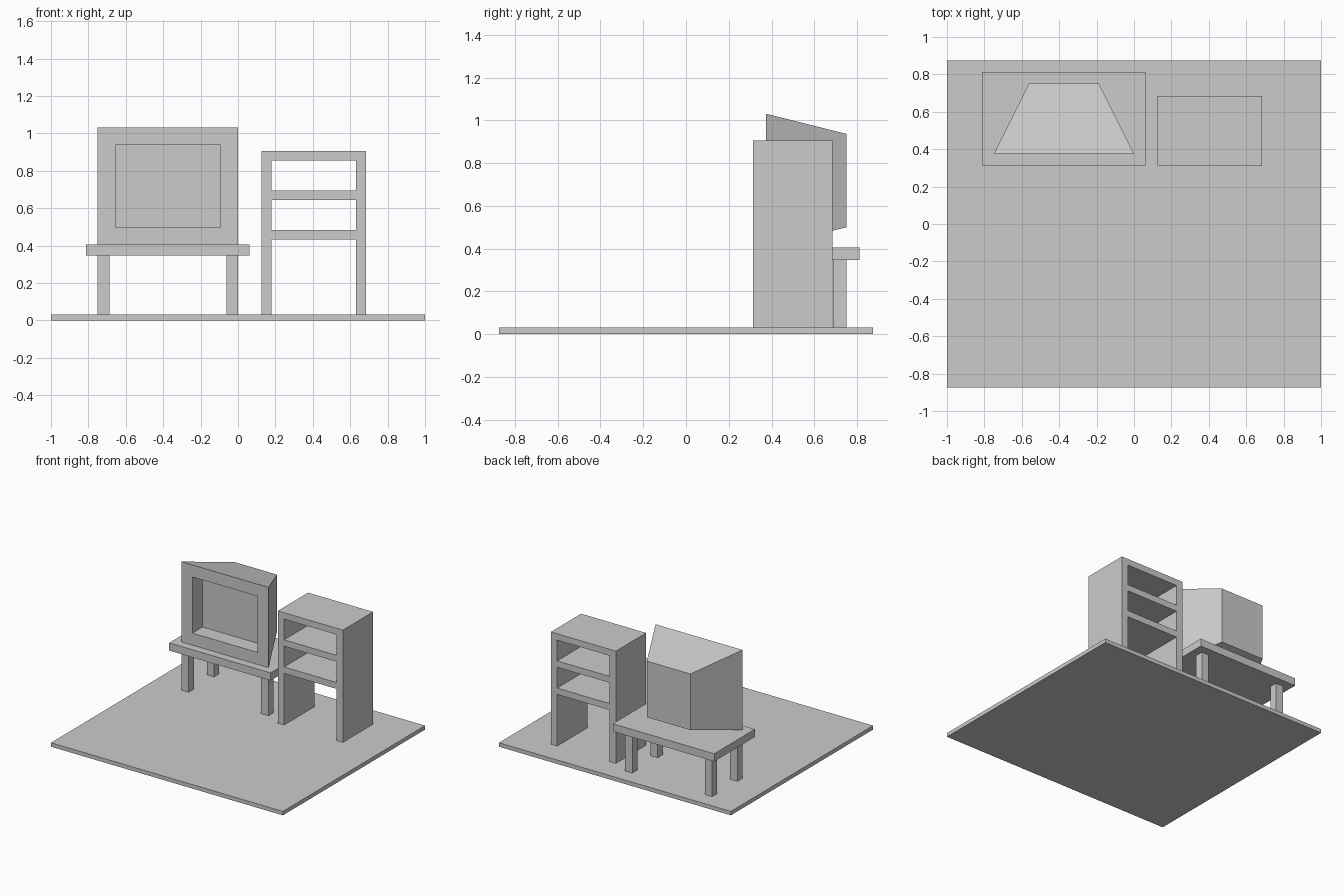
import bpy, bmesh
from mathutils import Vector

if "Cube" in bpy.data.objects:
    bpy.data.objects.remove(bpy.data.objects["Cube"])


def finish(name, bm):
    bmesh.ops.recalc_face_normals(bm, faces=bm.faces)
    mesh = bpy.data.meshes.new(name)
    bm.to_mesh(mesh)
    bm.free()
    obj = bpy.data.objects.new(name, mesh)
    bpy.context.collection.objects.link(obj)
    return obj


def box_bm(x, y, z):
    bm = bmesh.new()
    bmesh.ops.create_cube(bm, size=1)
    for v in bm.verts:
        v.co = Vector(r[0] if c < 0 else r[1] for c, r in zip(v.co, (x, y, z)))
    return bm


def box(name, x, y, z):
    return finish(name, box_bm(x, y, z))


FLOOR = 0.031
TABLE = 0.406

# Floor slab
box("floor", (-1, 1), (-0.875, 0.875), (0, FLOOR))

# Table: top and four legs
box("table_top", (-0.8125, 0.0625), (0.3125, 0.8125), (0.346, TABLE))
for side, x in (("left", -0.75), ("right", -0.0625)):
    for end, y in (("front", 0.375), ("back", 0.6875)):
        box(f"table_leg_{end}_{side}", (x, x + 0.0625), (y, y + 0.0625), (FLOOR, 0.346))

# Television: box tapering to the back, with a recessed screen
bm = box_bm((-0.75, 0), (0.375, 0.75), (TABLE, 1.031))
centre = Vector((-0.375, 0, 0.71875))
for v in bm.verts:
    if v.co.y > 0.5:
        v.co.x = centre.x + (v.co.x - centre.x) * 0.5
        v.co.z = centre.z + (v.co.z - centre.z) * 0.7
bm.normal_update()
screen = min(bm.faces, key=lambda f: f.calc_center_median().y)
bmesh.ops.inset_region(bm, faces=[screen], thickness=0.09375, use_even_offset=True)
recess = bmesh.ops.extrude_discrete_faces(bm, faces=[screen])["faces"][0]
bmesh.ops.translate(bm, verts=recess.verts, vec=(0, 0.125, 0))
finish("television", bm)

# Shelf unit: two side panels and three boards, open at front and back
X0, X1, WALL = 0.125, 0.6855, 0.054
DEPTH = (0.3125, 0.6845)
box("shelf_side_left", (X0, X0 + WALL), DEPTH, (FLOOR, 0.906))
box("shelf_side_right", (X1 - WALL, X1), DEPTH, (FLOOR, 0.906))
for name, top in (("top", 0.906), ("middle", 0.695), ("lower", 0.483)):
    box(f"shelf_board_{name}", (X0 + WALL, X1 - WALL), DEPTH, (top - 0.05, top))
